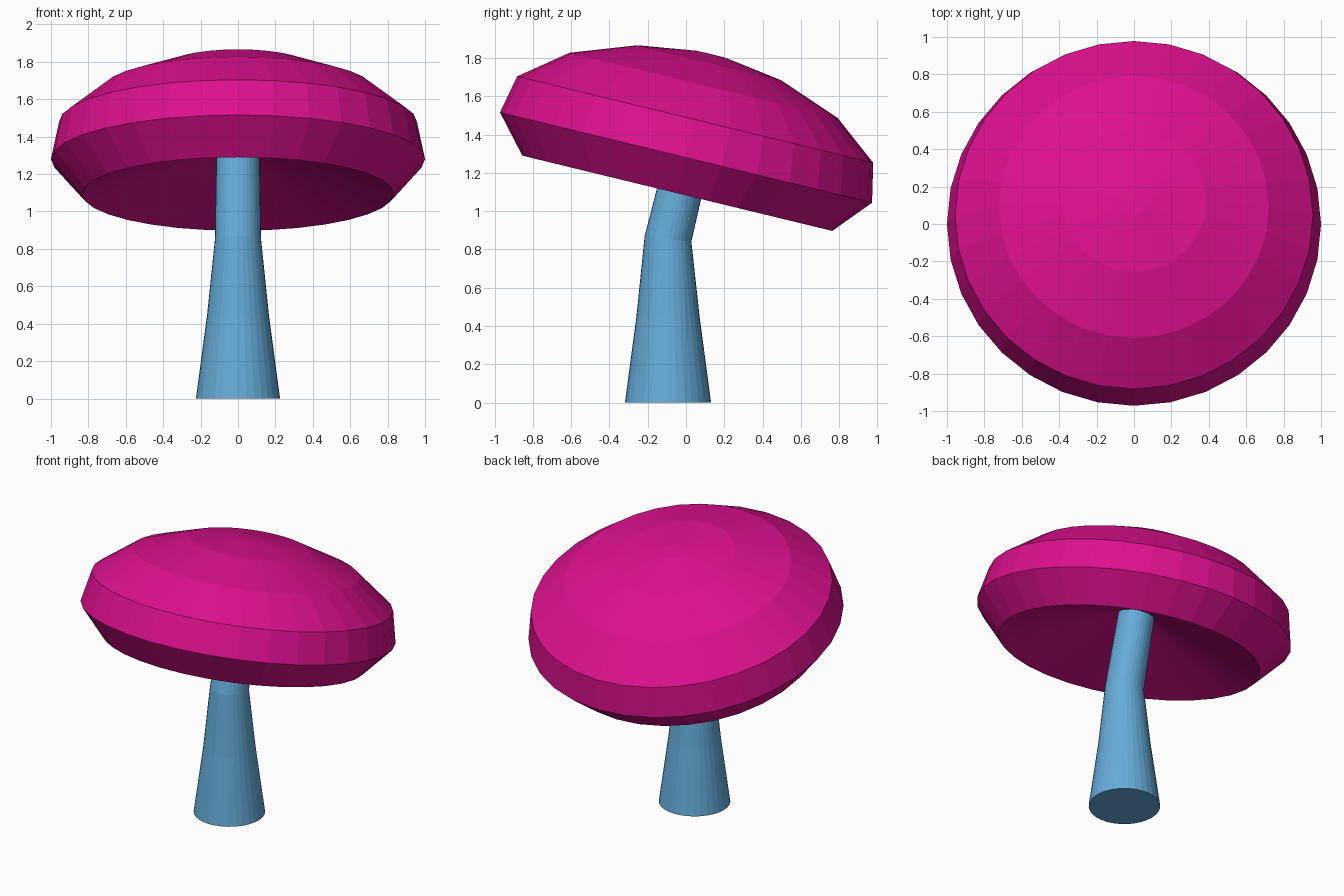
import bpy, bmesh
from math import radians, cos, sin, tau
from mathutils import Vector, Matrix

if "Cube" in bpy.data.objects:
    bpy.data.objects.remove(bpy.data.objects["Cube"])

SEG = 32
TILT = radians(13.65)


def material(name, color):
    m = bpy.data.materials.new(name)
    m.diffuse_color = color
    m.use_nodes = True
    m.node_tree.nodes["Principled BSDF"].inputs["Base Color"].default_value = m.diffuse_color
    return m


def lofted(name, rings, mat):
    """Skin rings of (centre y, centre z, radius, tilt); radius 0 is a point."""
    bm = bmesh.new()
    loops = []
    for y, z, r, tilt in rings:
        c, rot = Vector((0, y, z)), Matrix.Rotation(-tilt, 3, 'X')
        n = SEG if r > 0 else 1
        loops.append([bm.verts.new(c + rot @ Vector((r * cos(tau * i / SEG), r * sin(tau * i / SEG), 0)))
                      for i in range(n)])
    for a, b in zip(loops, loops[1:]):
        for i in range(SEG):
            j = (i + 1) % SEG
            if len(a) == 1:
                bm.faces.new((a[0], b[j], b[i]))
            elif len(b) == 1:
                bm.faces.new((a[i], a[j], b[0]))
            else:
                bm.faces.new((a[i], a[j], b[j], b[i]))
    for loop, flip in ((loops[0], True), (loops[-1], False)):
        if len(loop) > 1:
            bm.faces.new(loop[::-1] if flip else loop)
    bmesh.ops.recalc_face_normals(bm, faces=bm.faces)
    me = bpy.data.meshes.new(name)
    bm.to_mesh(me)
    bm.free()
    me.materials.append(mat)
    ob = bpy.data.objects.new(name, me)
    bpy.context.collection.objects.link(ob)
    return ob


# Cap: tilted dome with a hollow cone underneath; (radius, distance along axis)
profile = [(0, 0.095), (0.833, -0.192), (1.0, 0), (0.957, 0.204),
           (0.721, 0.388), (0.386, 0.51), (0.08, 0.555), (0, 0.556)]
lofted("cap", [(t * sin(TILT), 1.28 + t * cos(TILT), r, TILT) for r, t in profile],
       material("cap_pink", (0.72, 0.005, 0.27, 1)))

# Stem: tapered, bent backward near the top, ending inside the cap
stem_y, bend_z, length = -0.094, 0.855, 0.55
lofted("stem", [(stem_y, 0, 0.225, 0),
                (stem_y, 0.45, 0.165, 0),
                (stem_y, bend_z, 0.123, TILT / 2),
                (stem_y + length * sin(TILT), bend_z + length * cos(TILT), 0.114, TILT)],
       material("stem_blue", (0.13, 0.41, 0.7, 1)))
